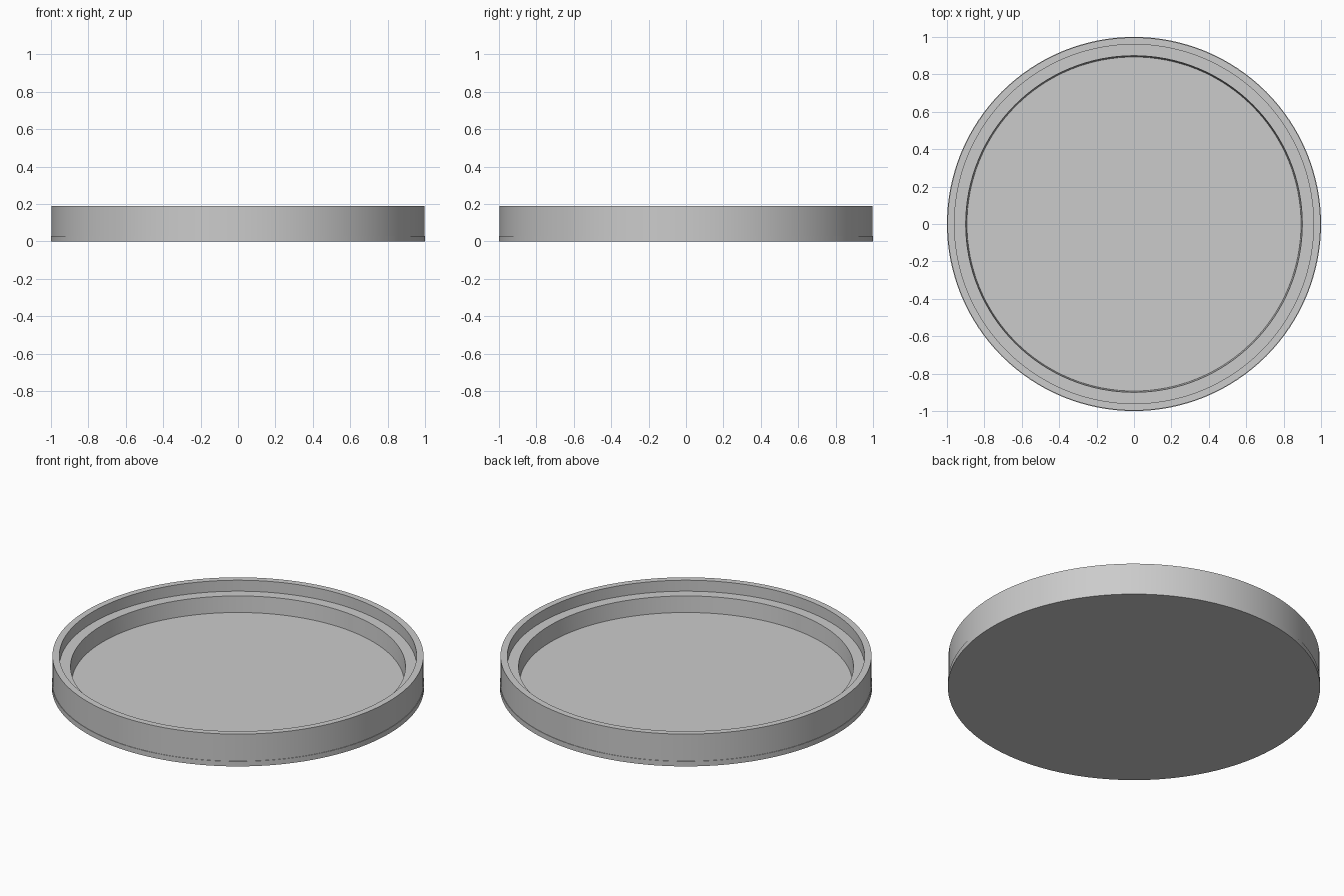
import bpy, bmesh, math

SEGMENTS = 128

cube = bpy.data.objects.get("Cube")
if cube:
    bpy.data.objects.remove(cube, do_unlink=True)

# Single plain grey
grey = bpy.data.materials.new("light_grey")
grey.use_nodes = True
colour = (0.6, 0.6, 0.6, 1)
grey.diffuse_color = colour
grey.node_tree.nodes["Principled BSDF"].inputs["Base Color"].default_value = colour


def lathe(name, profile):
    """Spin an (radius, height) outline around z into a solid."""
    bm = bmesh.new()
    verts = [bm.verts.new((r, 0, z)) for r, z in profile]
    edges = [bm.edges.new(pair) for pair in zip(verts, verts[1:])]
    bmesh.ops.spin(bm, geom=verts + edges, cent=(0, 0, 0), axis=(0, 0, 1),
                   angle=math.tau, steps=SEGMENTS, use_duplicate=False)
    bmesh.ops.remove_doubles(bm, verts=bm.verts, dist=0.0005)
    bmesh.ops.recalc_face_normals(bm, faces=bm.faces)
    mesh = bpy.data.meshes.new(name)
    bm.to_mesh(mesh)
    bm.free()
    obj = bpy.data.objects.new(name, mesh)
    bpy.context.collection.objects.link(obj)
    mesh.materials.append(grey)
    bpy.ops.object.select_all(action="DESELECT")
    obj.select_set(True)
    bpy.context.view_layer.objects.active = obj
    bpy.ops.object.shade_smooth_by_angle(angle=math.radians(30))
    return obj


FLOOR, LEDGE, RIM = 0.03, 0.125, 0.19

# Shallow lid: base lip, outer wall, rim, seating ledge, drafted inner wall, floor
lathe("stepped_lid", [
    (0, 0), (1, 0), (1, FLOOR), (0.997, FLOOR), (0.997, RIM),
    (0.96, RIM), (0.96, LEDGE), (0.9, LEDGE), (0.893, FLOOR), (0, FLOOR),
])
